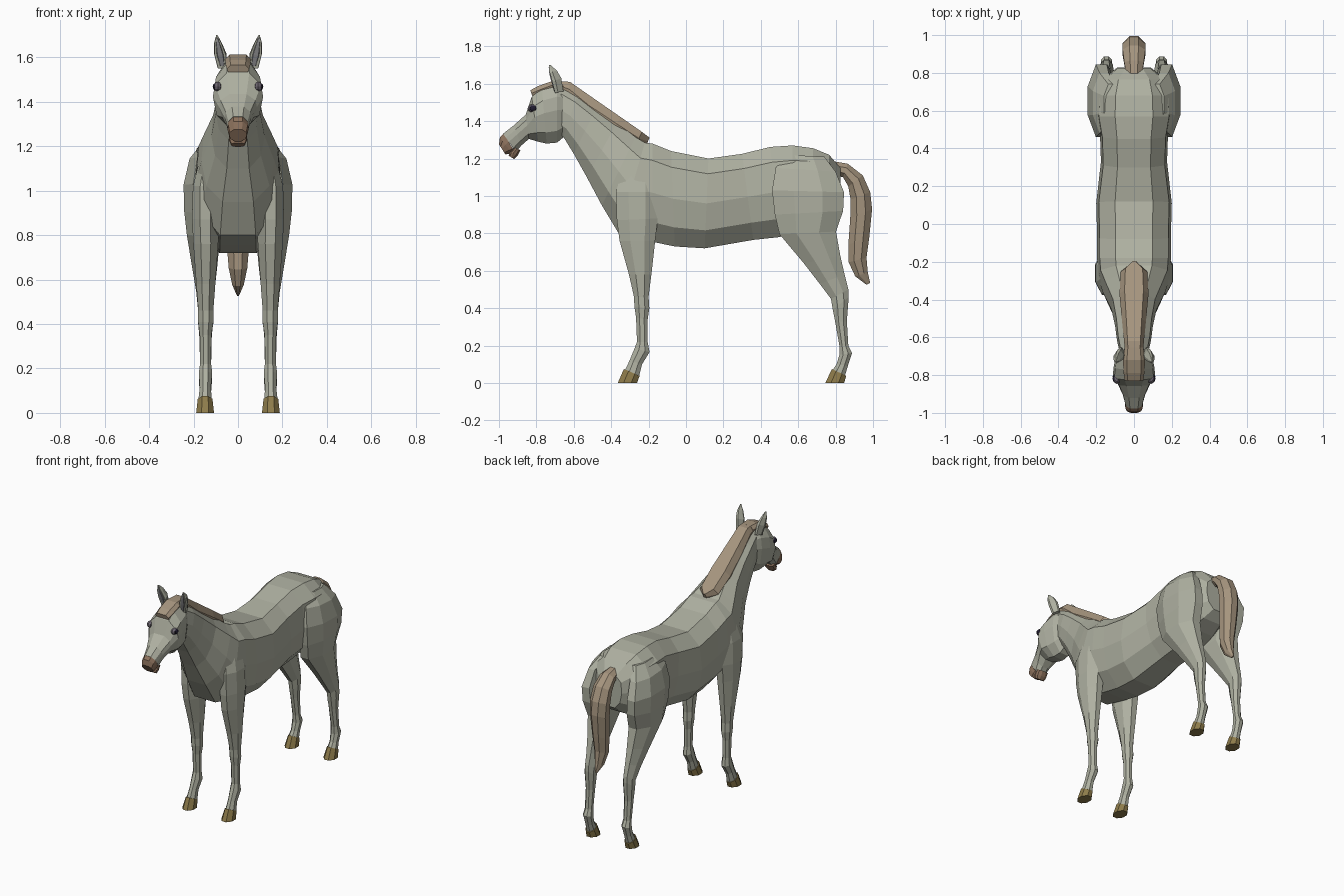
import bpy, bmesh


def material(name, r, g, b):
    m = bpy.data.materials.new(name)
    m.diffuse_color = (r, g, b, 1)
    return m


COAT = material("coat", 0.43, 0.44, 0.36)
HAIR = material("hair", 0.38, 0.30, 0.21)
LIP = material("lip", 0.27, 0.17, 0.11)
HOOF = material("horn", 0.27, 0.20, 0.07)
INNER = material("inner_ear", 0.25, 0.25, 0.26)
DARK = material("eye", 0.015, 0.012, 0.03)
LID = material("eyelid", 0.16, 0.14, 0.17)

# Half cross-sections: (sideways fraction, fraction from first point to second)
BODY = [(.5, 0), (.93, .17), (1, .5), (.86, .8), (.42, 1)]
HEAD = [(.45, 0), (.92, .22), (1, .45), (.85, .8), (.35, 1)]
LEG = [(.4, 0), (1, .3), (1, .7), (.4, 1)]
STRIP = [(.65, 0), (1, .55), (.9, 1)]
EAR = [(.9, 0), (1, .35), (.3, 1)]


def finish(name, bm, mat, mirror):
    bmesh.ops.recalc_face_normals(bm, faces=bm.faces)
    me = bpy.data.meshes.new(name)
    bm.to_mesh(me)
    bm.free()
    me.materials.append(mat)
    ob = bpy.data.objects.new(name, me)
    bpy.context.collection.objects.link(ob)
    if mirror:
        ob.modifiers.new("other_side", "MIRROR").use_mirror_merge = False
    return ob


def loft(name, sections, profile, mat, mirror=False):
    """Sections: (y0, z0, y1, z1, half width, centre x)."""
    bm = bmesh.new()
    outline = profile + [(-u, v) for u, v in reversed(profile)]
    rings = []
    for s in sections:
        y0, z0, y1, z1, w = s[:5]
        xc = s[5] if len(s) > 5 else 0
        rings.append([bm.verts.new((xc + u * w, y0 + (y1 - y0) * v, z0 + (z1 - z0) * v))
                      for u, v in outline])
    n = len(outline)
    for a, b in zip(rings, rings[1:]):
        for i in range(n):
            j = (i + 1) % n
            bm.faces.new((a[i], a[j], b[j], b[i]))
    bm.faces.new(rings[0])
    bm.faces.new(rings[-1])
    return finish(name, bm, mat, mirror)


# Trunk and neck, from rump to poll
loft("body", [
    (.825, 1.15, .83, .93, .09), (.765, 1.22, .77, .88, .165), (.68, 1.255, .68, .84, .195),
    (.57, 1.27, .57, .80, .20), (.45, 1.262, .50, .78, .18), (.3, 1.225, .36, .765, .175),
    (.12, 1.20, .1, .72, .20), (-.08, 1.24, -.06, .73, .195), (-.18, 1.28, -.18, .755, .195),
    (-.22, 1.285, -.36, .80, .19), (-.27, 1.315, -.45, .95, .165), (-.37, 1.39, -.53, 1.10, .12),
    (-.48, 1.47, -.60, 1.225, .10), (-.58, 1.54, -.655, 1.315, .09),
    (-.66, 1.585, -.70, 1.35, .075)], BODY, COAT)

# Head
loft("head", [
    (-.63, 1.575, -.635, 1.33, .065), (-.69, 1.60, -.69, 1.285, .095),
    (-.77, 1.575, -.745, 1.28, .108), (-.825, 1.53, -.79, 1.29, .113),
    (-.857, 1.435, -.84, 1.305, .085), (-.92, 1.378, -.88, 1.27, .06),
    (-.978, 1.333, -.91, 1.235, .047)], HEAD, COAT)

# Lips
loft("upper_lip", [(-.975, 1.333, -.915, 1.235, .047), (-.995, 1.312, -.93, 1.228, .047),
                   (-1.0, 1.275, -.965, 1.222, .04)], HEAD, LIP)
loft("lower_lip", [(-.92, 1.26, -.885, 1.245, .04), (-.945, 1.235, -.90, 1.215, .04),
                   (-.948, 1.215, -.918, 1.197, .032)], HEAD, LIP)

# Eyes with dark lids
for name, r, x, mat in (("eyelid", .026, .091, LID), ("eye", .02, .099, DARK)):
    bm = bmesh.new()
    bmesh.ops.create_uvsphere(bm, u_segments=8, v_segments=6, radius=r)
    bmesh.ops.scale(bm, vec=(.75, 1.1, .85), verts=bm.verts)
    bmesh.ops.translate(bm, vec=(x, -.818, 1.468), verts=bm.verts)
    finish(name, bm, mat, True)

# Ears
loft("ear", [(-.70, 1.55, -.655, 1.56, .022, .07), (-.715, 1.61, -.667, 1.63, .028, .08),
             (-.728, 1.66, -.69, 1.67, .018, .09), (-.732, 1.70, -.724, 1.70, .003, .095)],
     EAR, COAT, True)
loft("inner_ear", [(-.704, 1.56, -.69, 1.56, .013, .07), (-.72, 1.61, -.70, 1.61, .019, .08),
                   (-.732, 1.66, -.715, 1.66, .011, .09), (-.734, 1.69, -.728, 1.69, .002, .094)],
     STRIP, INNER, True)

# Mane and forelock
loft("mane", [
    (-.195, 1.312, -.21, 1.275, .01), (-.235, 1.342, -.265, 1.28, .07),
    (-.35, 1.422, -.385, 1.355, .077), (-.5, 1.526, -.535, 1.45, .063),
    (-.62, 1.61, -.63, 1.54, .052), (-.66, 1.612, -.66, 1.56, .05)], STRIP, HAIR)
loft("forelock", [
    (-.655, 1.612, -.655, 1.57, .05), (-.72, 1.612, -.715, 1.575, .058),
    (-.79, 1.588, -.775, 1.55, .056), (-.832, 1.565, -.822, 1.535, .05)], STRIP, HAIR)

# Tail
loft("tail", [
    (.79, 1.185, .80, 1.11, .042), (.865, 1.172, .84, 1.10, .052), (.945, 1.11, .868, 1.05, .06),
    (.985, 1.02, .88, .98, .062), (.995, .93, .878, .88, .058), (.98, .78, .868, .74, .05),
    (.965, .67, .87, .645, .042), (.972, .59, .905, .57, .026), (.985, .535, .965, .525, .005)],
     LEG, HAIR)

# Front legs, shoulder to pastern
loft("front_leg", [
    (-.33, 1.17, -.17, 1.17, .03, .135), (-.375, 1.02, -.15, 1.02, .055, .148),
    (-.37, .87, -.15, .88, .06, .147), (-.355, .76, -.165, .76, .056, .145),
    (-.305, .58, -.185, .58, .043, .145), (-.278, .46, -.20, .46, .034, .145),
    (-.276, .41, -.196, .40, .034, .145), (-.267, .35, -.205, .34, .026, .146),
    (-.262, .22, -.205, .22, .025, .146), (-.275, .185, -.195, .165, .03, .146),
    (-.302, .12, -.235, .10, .025, .147), (-.325, .07, -.25, .04, .03, .148)],
     LEG, COAT, True)
loft("front_hoof", [(-.332, .075, -.248, .038, .033, .148), (-.365, 0, -.262, 0, .04, .148)],
     LEG, HOOF, True)

# Hind legs, hip to pastern
loft("hind_leg", [
    (.53, 1.22, .74, 1.21, .04, .12), (.48, 1.15, .80, 1.13, .06, .158),
    (.46, 1.03, .845, 1.02, .072, .173), (.475, .90, .84, .92, .075, .167),
    (.50, .795, .802, .81, .075, .155), (.63, .64, .825, .68, .056, .15),
    (.715, .53, .848, .58, .041, .147), (.775, .45, .868, .50, .034, .146),
    (.785, .39, .87, .46, .034, .146), (.797, .33, .86, .33, .027, .146),
    (.82, .2, .868, .2, .025, .146), (.82, .15, .888, .16, .03, .146),
    (.805, .10, .865, .09, .026, .147), (.785, .07, .85, .04, .03, .148)],
     LEG, COAT, True)
loft("hind_hoof", [(.78, .075, .857, .038, .033, .148), (.745, 0, .845, 0, .04, .148)],
     LEG, HOOF, True)
